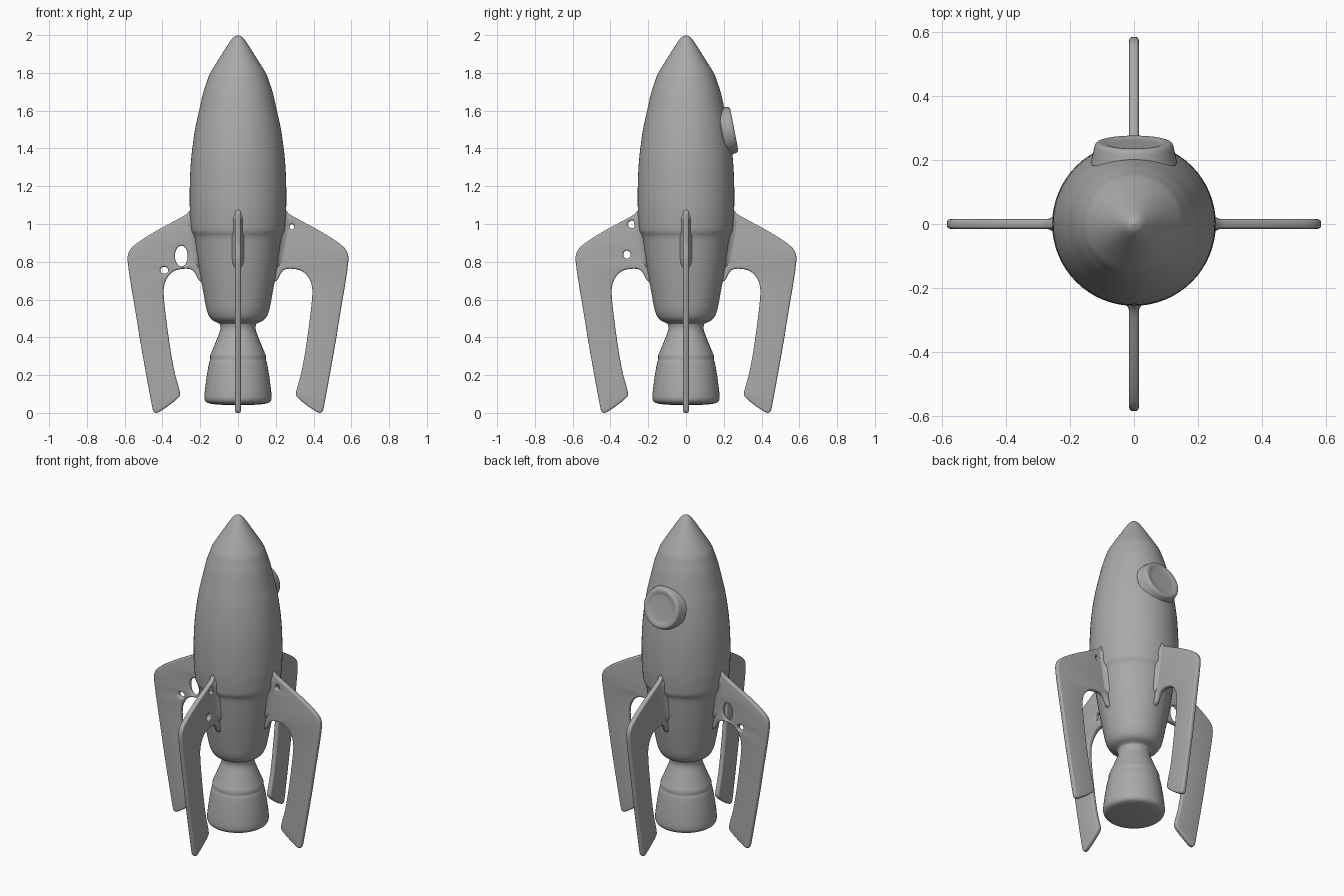
import bpy, bmesh, math
from mathutils import Matrix

old = bpy.data.objects.get("Cube")
if old:
    bpy.data.objects.remove(old, do_unlink=True)

grey = bpy.data.materials.new("plain grey")
grey.use_nodes = True
GREY = (0.4, 0.4, 0.4, 1)
grey.diffuse_color = GREY
bsdf = next(n for n in grey.node_tree.nodes if n.type == "BSDF_PRINCIPLED")
bsdf.inputs["Base Color"].default_value = GREY
bsdf.inputs["Roughness"].default_value = 0.7


def smooth(points, closed, passes=2):
    """Round a polyline by cutting its corners."""
    for _ in range(passes):
        pairs = list(zip(points, points[1:] + points[:1] if closed else points[1:]))
        cut = []
        for (ax, ay), (bx, by) in pairs:
            cut += [(ax * .75 + bx * .25, ay * .75 + by * .25),
                    (ax * .25 + bx * .75, ay * .25 + by * .75)]
        points = cut if closed else [points[0]] + cut + [points[-1]]
    return points


def finish(name, mesh, matrix=Matrix()):
    mesh.transform(matrix)
    mesh.materials.clear()
    mesh.materials.append(grey)
    obj = bpy.data.objects.new(name, mesh)
    bpy.context.collection.objects.link(obj)
    bpy.ops.object.select_all(action="DESELECT")
    obj.select_set(True)
    bpy.context.view_layer.objects.active = obj
    bpy.ops.object.shade_smooth_by_angle(angle=math.radians(45))
    return obj


def bm_to_mesh(name, bm):
    bmesh.ops.remove_doubles(bm, verts=bm.verts, dist=0.0002)
    bmesh.ops.recalc_face_normals(bm, faces=bm.faces)
    mesh = bpy.data.meshes.new(name)
    bm.to_mesh(mesh)
    bm.free()
    return mesh


def lathe(name, profile, matrix=Matrix(), steps=64):
    """Spin a (radius, height) profile around z."""
    bm = bmesh.new()
    verts = [bm.verts.new((r, 0, z)) for r, z in smooth(profile, False)]
    edges = [bm.edges.new(pair) for pair in zip(verts, verts[1:])]
    bmesh.ops.spin(bm, geom=verts + edges, cent=(0, 0, 0), axis=(0, 0, 1),
                   angle=math.tau, steps=steps)
    return finish(name, bm_to_mesh(name, bm), matrix)


# Fuselage with pointed nose and waist ridge
lathe("fuselage", [
    (0, .46), (.09, .46), (.10, .475), (.14, .49), (.163, .53), (.177, .6),
    (.204, .75), (.222, .87), (.231, .935), (.246, .96), (.25, 1.0),
    (.256, 1.08), (.256, 1.2), (.25, 1.34), (.229, 1.5), (.206, 1.6),
    (.184, 1.7), (.166, 1.75), (.153, 1.79), (.135, 1.82), (.085, 1.9),
    (.05, 1.955), (.025, 1.99), (0, 2.0)])

# Engine nozzle
lathe("engine_nozzle", [
    (0, .04), (.10, .043), (.16, .05), (.176, .065), (.179, .09), (.168, .18),
    (.153, .27), (.147, .28), (.148, .305), (.136, .33), (.108, .40),
    (.092, .44), (.095, .47), (.11, .50), (0, .50)])

# Round porthole on the back, leaning with the hull
lathe("porthole", [
    (0, -.003), (.08, -.003), (.095, .003), (.115, .004), (.123, -.006),
    (.128, -.03), (.14, -.08), (0, -.08)],
    Matrix.Translation((0, .252, 1.5)) @ Matrix.Rotation(math.radians(-79), 4, "X"))

# Swept fin outline: distance from the axis, height
FIN = [
    (.15, 1.08), (.24, 1.10), (.265, 1.055), (.31, 1.03), (.45, .955),
    (.55, .89), (.583, .85), (.586, .79), (.53, .46), (.52, .39),
    (.455, .03), (.445, 0), (.42, 0), (.31, .08), (.305, .11), (.345, .24),
    (.395, .60), (.392, .69), (.35, .75), (.29, .765), (.235, .76),
    (.205, .69), (.15, .69)]
HALF, EDGE = .015, .01


def fin(name, turn, holes):
    curve = bpy.data.curves.new(name, "CURVE")
    curve.dimensions = "2D"
    curve.fill_mode = "BOTH"
    curve.extrude = HALF - EDGE
    curve.bevel_depth = EDGE
    curve.bevel_resolution = 3
    curve.offset = -EDGE
    loops = [smooth(FIN, True)]
    for x, z, rx, rz in holes:
        loops.append([(x + rx * math.cos(a), z + rz * math.sin(a))
                      for a in (math.tau * i / 20 for i in range(20))])
    for loop in loops:
        spline = curve.splines.new("POLY")
        spline.points.add(len(loop) - 1)
        spline.use_cyclic_u = True
        for point, (x, z) in zip(spline.points, loop):
            point.co = (x, z, 0, 1)
    temp = bpy.data.objects.new(name + "_curve", curve)
    bpy.context.collection.objects.link(temp)
    bpy.context.view_layer.update()
    graph = bpy.context.evaluated_depsgraph_get()
    mesh = bpy.data.meshes.new_from_object(temp.evaluated_get(graph))
    bpy.data.objects.remove(temp, do_unlink=True)
    bm = bmesh.new()
    bm.from_mesh(mesh)
    spin = Matrix.Rotation(math.radians(turn), 4, "Z")
    finish(name, bm_to_mesh(name, bm), spin @ Matrix.Rotation(math.pi / 2, 4, "X"))

    # Soft fillet where the fin meets the hull
    bm = bmesh.new()
    rows, count = [], 14
    for i in range(count + 1):
        t = i / count
        r, z = .203 + .053 * t, .75 + .32 * t
        swell = min(1, 3 * math.sin(math.pi * t))
        side = [(-.012, .04), (.004, .024), (.016, .017), (.03, .0135)]
        ring = side + [(x, -y) for x, y in reversed(side)]
        rows.append([bm.verts.new((r + x * swell, y * swell, z)) for x, y in ring])
    for low, high in zip(rows, rows[1:]):
        for j in range(len(low) - 1):
            bm.faces.new((low[j], low[j + 1], high[j + 1], high[j]))
    finish(name + "_fillet", bm_to_mesh(name + "_fillet", bm), spin)


fin("left_fin", 0, [(.285, .985, .012, .014)])
fin("back_fin", 90, [])
fin("right_fin", 180, [(.30, .83, .034, .055), (.39, .755, .021, .018)])
fin("front_fin", 270, [(.285, .998, .022, .02), (.313, .838, .019, .021)])
